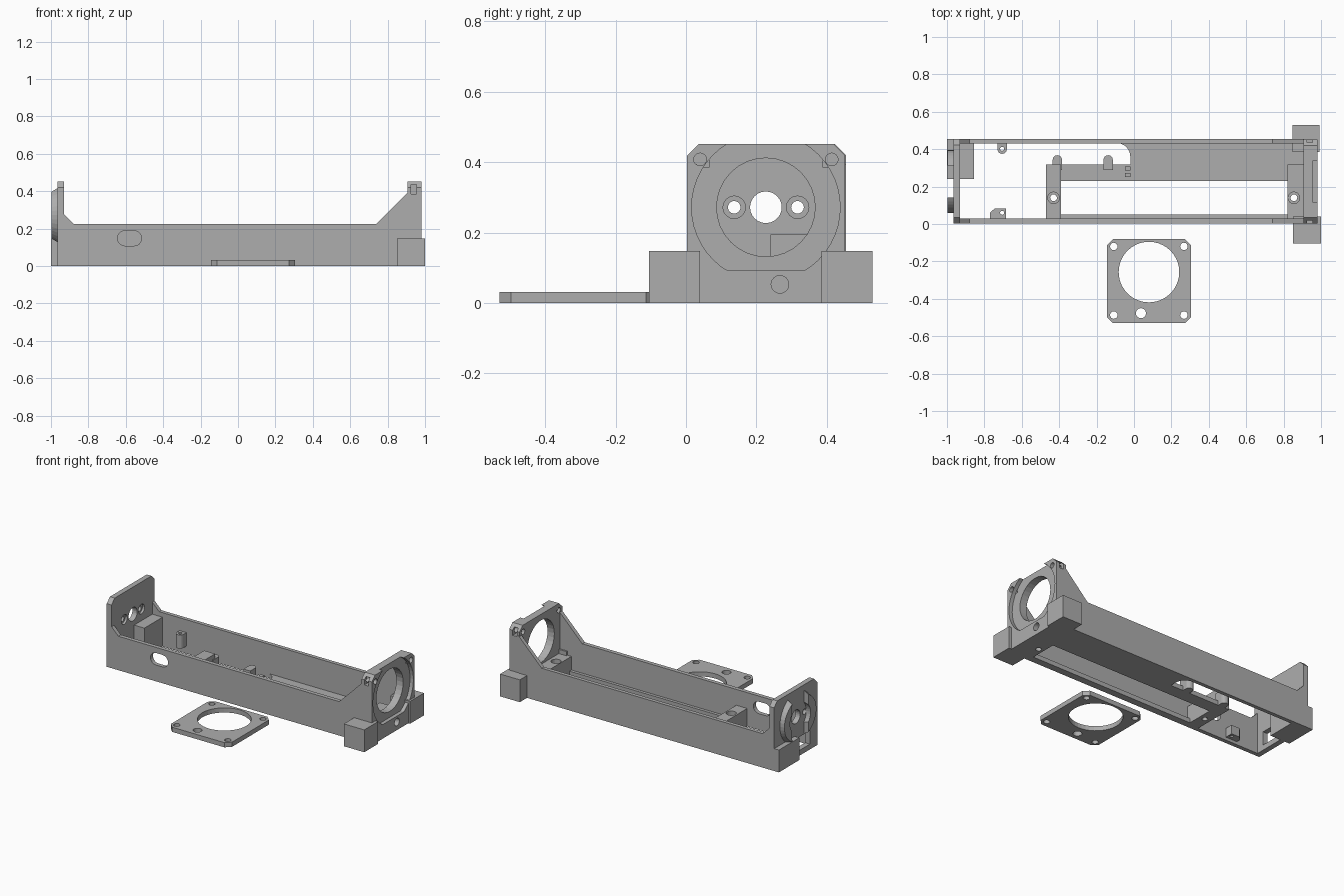
import bpy, bmesh, math
from mathutils import Vector

if "Cube" in bpy.data.objects:
    bpy.data.objects.remove(bpy.data.objects["Cube"])

grey = bpy.data.materials.new("warm_grey_plastic")
grey.diffuse_color = (0.42, 0.42, 0.42, 1)
grey.use_nodes = True
grey.node_tree.nodes["Principled BSDF"].inputs["Base Color"].default_value = grey.diffuse_color


def prism(name, pts, axis, lo, hi):
    """Extrude a 2D outline along an axis (x: y,z  y: x,z  z: x,y)."""
    put = {"x": lambda a, b, t: (t, a, b), "y": lambda a, b, t: (a, t, b),
           "z": lambda a, b, t: (a, b, t)}[axis]
    bm = bmesh.new()
    base = bm.faces.new([bm.verts.new(put(a, b, lo)) for a, b in pts])
    ext = bmesh.ops.extrude_face_region(bm, geom=[base])
    moved = [v for v in ext["geom"] if isinstance(v, bmesh.types.BMVert)]
    bmesh.ops.translate(bm, verts=moved, vec=Vector(put(0, 0, hi - lo)))
    bmesh.ops.recalc_face_normals(bm, faces=bm.faces)
    me = bpy.data.meshes.new(name)
    bm.to_mesh(me)
    bm.free()
    me.materials.append(grey)
    ob = bpy.data.objects.new(name, me)
    bpy.context.collection.objects.link(ob)
    return ob


def box(name, x0, x1, y0, y1, z0, z1):
    return prism(name, [(x0, y0), (x1, y0), (x1, y1), (x0, y1)], "z", z0, z1)


def disc(a, b, r, n=24):
    return [(a + r * math.cos(2 * math.pi * i / n), b + r * math.sin(2 * math.pi * i / n)) for i in range(n)]


def stadium(a, b, half, r, n=8):
    """Slot outline lying along the first axis."""
    right = [(a + half + r * math.cos(t), b + r * math.sin(t))
             for t in [-math.pi / 2 + math.pi * i / n for i in range(n + 1)]]
    return right + [(2 * a - p, 2 * b - q) for p, q in right]


def cyl(a, b, r, axis, lo, hi, n=24):
    return prism("cutter", disc(a, b, r, n), axis, lo, hi)


def cut(ob, *cutters):
    for c in cutters:
        m = ob.modifiers.new("cut", "BOOLEAN")
        m.operation, m.solver, m.object = "DIFFERENCE", "EXACT", c
    dg = bpy.context.evaluated_depsgraph_get()
    me = bpy.data.meshes.new_from_object(ob.evaluated_get(dg))
    ob.modifiers.clear()
    ob.data = me
    for c in cutters:
        bpy.data.objects.remove(c)
    return ob


def chamfered(a0, a1, b0, b1, c, low=True):
    bottom = [(a0, b0 + c), (a0 + c, b0), (a1 - c, b0), (a1, b0 + c)] if low else [(a0, b0), (a1, b0)]
    return bottom + [(a1, b1 - c), (a1 - c, b1), (a0 + c, b1), (a0, b1 - c)]


CY, CZ = 0.227, 0.272  # shared axis of both end plates

# Long side walls with gussets rising to the end plates
wall = [(-0.94, 0), (0.91, 0), (0.91, 0.395), (0.74, 0.225), (-0.88, 0.225), (-0.935, 0.28), (-0.94, 0.28)]
front_wall = prism("front_wall", wall, "y", 0.003, 0.03)
cut(front_wall, prism("cutter", stadium(-0.58, 0.148, 0.025, 0.04), "y", -0.1, 0.1))
prism("back_wall", wall, "y", 0.43, 0.455)

# Drive end plate: large bore, round recess, corner screw holes and nut slots
drive = prism("drive_end_plate", chamfered(0.003, 0.452, 0, 0.452, 0.033, False), "x", 0.905, 0.98)
recess = [(y, max(z, 0.093)) for y, z in disc(CY, CZ, 0.211, 48)]
low = [p for p in recess if p[1] > 0.0931]
low.sort(key=lambda p: (math.atan2(p[1] - CZ, p[0] - CY) + math.pi / 2) % (2 * math.pi))
recess = [(CY - 0.11, 0.093), (CY + 0.11, 0.093)] + low
cutters = [prism("cutter", recess, "x", 0.955, 1.1), cyl(CY, CZ, 0.14, "x", 0.8, 1.1, 32),
           cyl(0.267, 0.053, 0.025, "x", 0.8, 1.1)]
for s in (-1, 1):
    y = CY + s * 0.187
    cutters += [cyl(y, 0.408, 0.018, "x", 0.8, 1.1, 16),
                box("cutter", 0.925, 0.955, min(y - s * 0.025, y + s * 0.1),
                    max(y - s * 0.025, y + s * 0.1), 0.385, 0.435)]
cut(drive, *cutters)

# Square feet beside the drive end
box("front_foot", 0.85, 1.0, -0.105, 0.04, 0, 0.148)
box("back_foot", 0.848, 0.993, 0.385, 0.53, 0, 0.148)

# Bearing end plate with three holes and a lower window
bearing = prism("bearing_end_plate", chamfered(0.003, 0.455, 0, 0.452, 0.033, False), "x", -0.965, -0.93)
cut(bearing, cyl(CY, CZ, 0.045, "x", -1.1, -0.8),
    *[cyl(CY + s * 0.09, CZ, 0.018, "x", -1.1, -0.8, 16) for s in (-1, 1)],
    *[cyl(CY + s * 0.09, CZ, 0.032, "x", -0.945, -0.8, 16) for s in (-1, 1)],
    box("cutter", -1.1, -0.8, 0.08, 0.2, 0.035, 0.125))

# Curved guards on the outside of the bearing end
for s, name in ((-1, "front_guard"), (1, "back_guard")):
    y = sorted((CY + s * 0.085, CY + s * 0.165))
    arc = [(CY + s * 0.168 * math.cos(t), CZ + 0.168 * math.sin(t))
           for t in [-1.04 + 2.08 * i / 14 for i in range(15)]]
    inner = [(CY + s * 0.108 * math.cos(t), CZ + 0.108 * math.sin(t))
             for t in [0.66 - 1.32 * i / 8 for i in range(9)]]
    guard = prism(name, arc + inner, "x", -0.998, -0.964)
    # taper the outer face
    for v in guard.data.vertices:
        if v.co.x < -0.98:
            v.co.z = CZ + (v.co.z - CZ) * 0.86

# Corner block at the bearing end
box("outer_corner_block", -1.0, -0.964, 0.24, 0.455, 0, 0.148)
box("inner_corner_block", -0.931, -0.855, 0.24, 0.432, 0, 0.195)

# Floor strips and the front rail
box("wide_floor", -0.02, 0.91, 0.23, 0.432, 0, 0.03)
box("narrow_floor", -0.40, -0.02, 0.23, 0.317, 0, 0.03)
curve = [(-0.02, 0.432)] + [(-0.09 + 0.07 * math.sin(t), 0.362 + 0.07 * math.cos(t))
                            for t in [math.pi / 2 * i / 6 for i in range(7)]]
prism("floor_fillet", [(x, y) for x, y in curve][:1] + curve[2:], "z", 0, 0.03)
box("front_rail", -0.40, 0.83, 0.028, 0.05, 0, 0.03)

# Cross bars with countersunk mounting holes
for name, x0, x1, hx in (("rear_cross_bar", -0.47, -0.39, -0.43), ("drive_cross_bar", 0.82, 0.907, 0.855)):
    bar = box(name, x0, x1, 0.028, 0.317, 0, 0.12)
    cut(bar, cyl(hx, 0.14, 0.018, "z", -0.1, 0.3, 16), cyl(hx, 0.14, 0.031, "z", 0.09, 0.3, 16))

# Rounded tabs behind the narrow floor
for i, x in enumerate((-0.41, -0.138)):
    tab = [(x - 0.025, 0.29), (x + 0.025, 0.29)]
    tab += [(x + 0.025 * math.cos(t), 0.343 + 0.025 * math.sin(t)) for t in [math.pi * k / 8 for k in range(9)]]
    prism("tab_%d" % (i + 1), tab, "z", 0, 0.09)

# Cable clips by the floor step
for i, y in enumerate((0.25, 0.285)):
    box("clip_%d" % (i + 1), -0.048, -0.02, y, y + 0.022, 0.029, 0.08)

# Screw posts on the side walls
post = [(-0.73, 0.432), (-0.73, 0.40)]
post += [(-0.705 + 0.025 * math.cos(t), 0.40 + 0.025 * math.sin(t))
         for t in [math.pi + math.pi * k / 8 for k in range(1, 9)]] + [(-0.68, 0.432)]
cut(prism("back_screw_post", post, "z", 0.05, 0.14), cyl(-0.705, 0.402, 0.011, "z", 0, 0.3, 12))
cut(prism("front_screw_post", [(-0.77, 0.028), (-0.685, 0.028), (-0.685, 0.083), (-0.745, 0.083), (-0.77, 0.06)],
          "z", 0.02, 0.08), cyl(-0.705, 0.06, 0.011, "z", 0, 0.3, 12))

# Loose clamping flange in front
flange = prism("loose_flange", chamfered(-0.145, 0.305, -0.53, -0.08, 0.033), "z", 0, 0.031)
cut(flange, cyl(0.08, -0.257, 0.162, "z", -0.1, 0.2, 40), cyl(0.037, -0.477, 0.027, "z", -0.1, 0.2),
    *[cyl(x, y, 0.02, "z", -0.1, 0.2, 16) for x in (-0.108, 0.267) for y in (-0.12, -0.487)])
